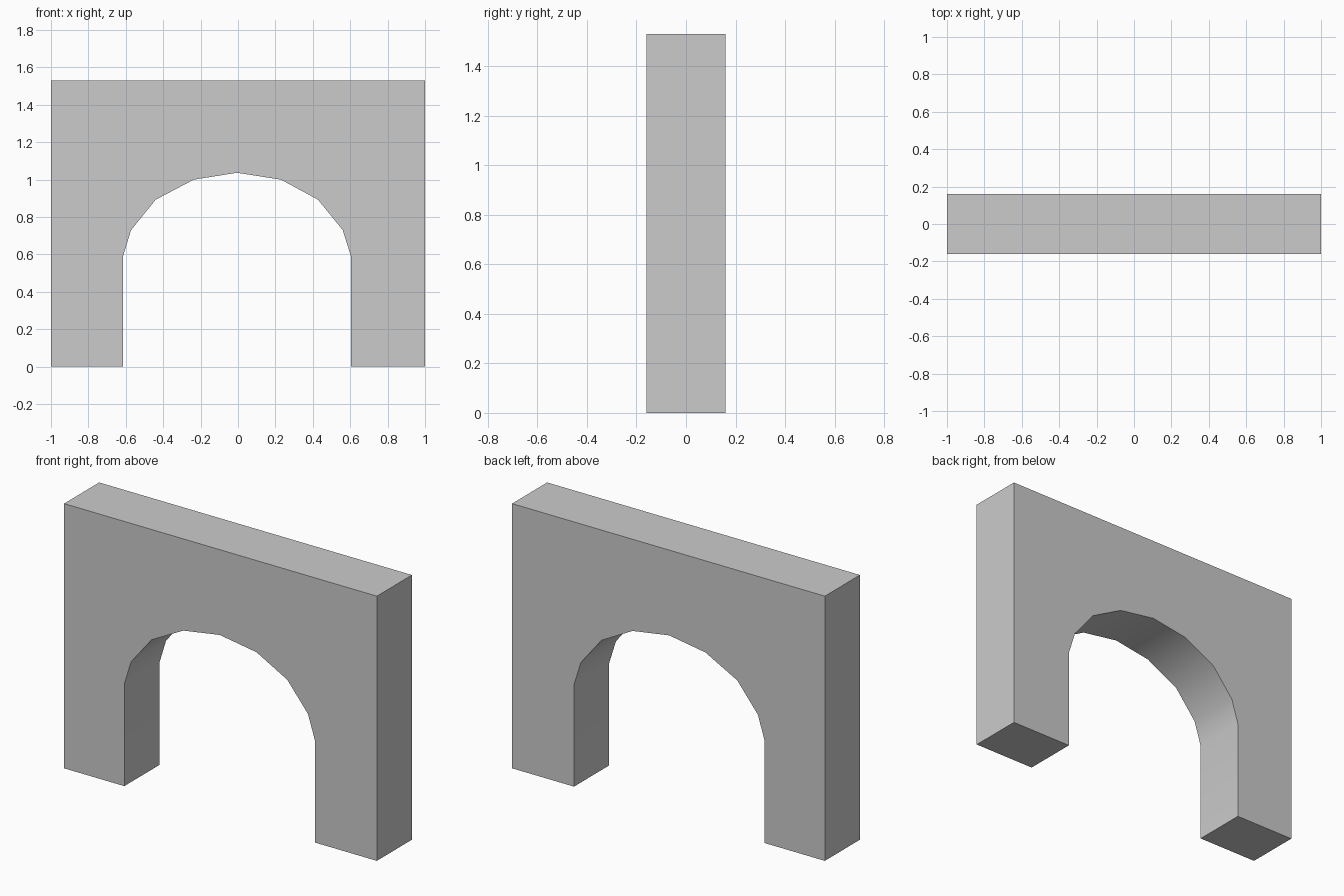
import bpy, bmesh, math

if "Cube" in bpy.data.objects:
    bpy.data.objects.remove(bpy.data.objects["Cube"])

HALF_DEPTH = 0.16
HEIGHT = 1.53

# Faceted opening, from the left pier foot over the crown to the right pier foot
opening = [(-0.615, 0), (-0.615, 0.59), (-0.572, 0.73), (-0.44, 0.893),
           (-0.237, 1.0), (-0.005, 1.037), (0.23, 1.0), (0.428, 0.893),
           (0.56, 0.73), (0.604, 0.59), (0.604, 0)]
# Outer rectangle closes the profile
profile = opening + [(1, 0), (1, HEIGHT), (-1, HEIGHT), (-1, 0)]

# Extrude the profile through the wall thickness
bm = bmesh.new()
front = bm.faces.new([bm.verts.new((x, -HALF_DEPTH, z)) for x, z in profile])
ext = bmesh.ops.extrude_face_region(bm, geom=[front], use_keep_orig=True)
back_verts = [g for g in ext["geom"] if isinstance(g, bmesh.types.BMVert)]
bmesh.ops.translate(bm, verts=back_verts, vec=(0, 2 * HALF_DEPTH, 0))
bmesh.ops.recalc_face_normals(bm, faces=bm.faces)

mesh = bpy.data.meshes.new("arch_wall")
bm.to_mesh(mesh)
bm.free()
wall = bpy.data.objects.new("arch_wall", mesh)
bpy.context.collection.objects.link(wall)

# Smooth the underside of the arch, keep the wall edges sharp
bpy.context.view_layer.objects.active = wall
wall.select_set(True)
bpy.ops.object.shade_smooth_by_angle(angle=math.radians(40))
